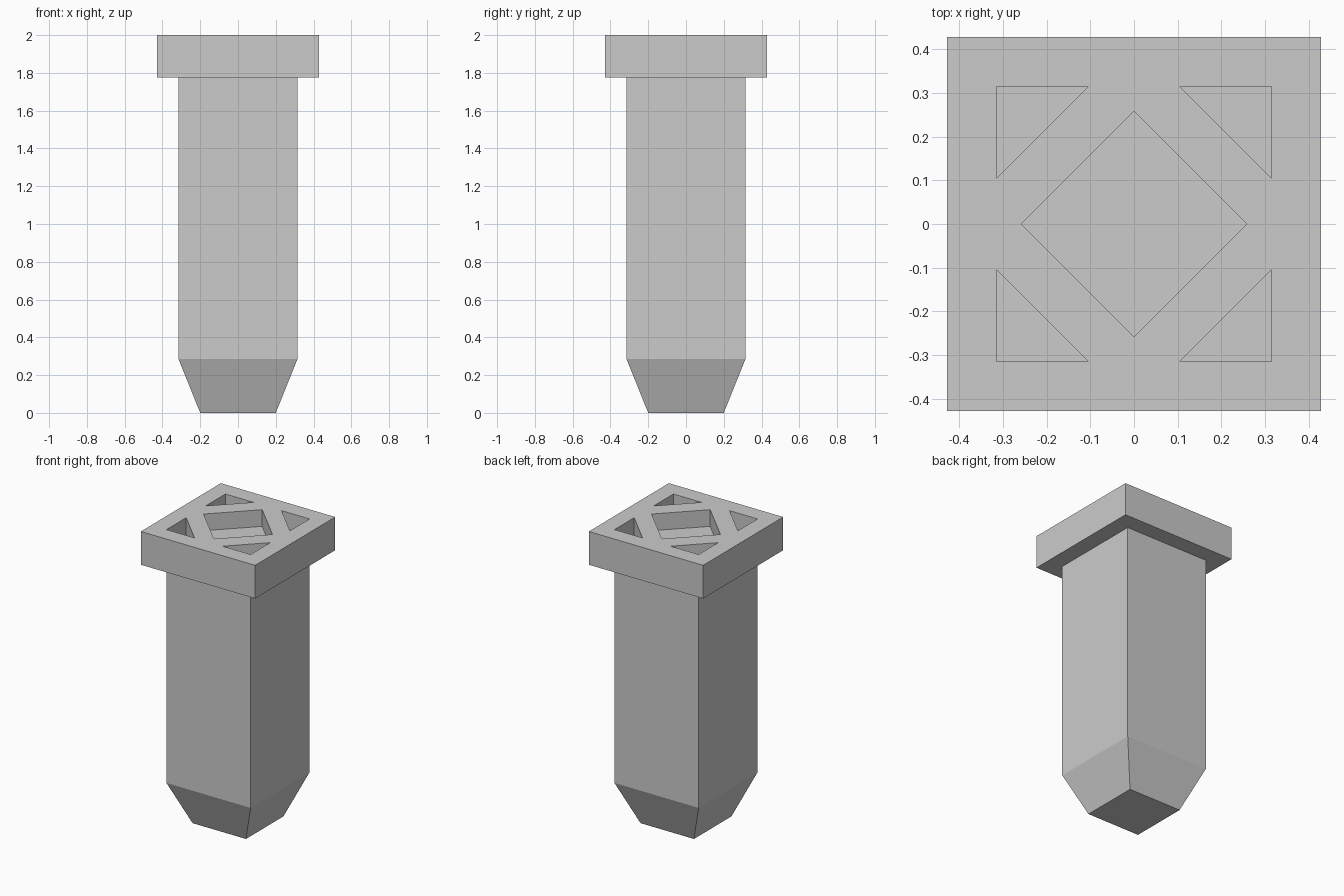
import bpy, bmesh

if "Cube" in bpy.data.objects:
    bpy.data.objects.remove(bpy.data.objects["Cube"])

HEAD_TOP, POCKET_DEPTH = 2.0, 0.113


def make_object(name, bm):
    bmesh.ops.recalc_face_normals(bm, faces=bm.faces)
    mesh = bpy.data.meshes.new(name)
    bm.to_mesh(mesh)
    bm.free()
    obj = bpy.data.objects.new(name, mesh)
    bpy.context.collection.objects.link(obj)
    return obj


def square_loft(name, rings):
    """Closed square-section solid through (half width, z) rings."""
    bm = bmesh.new()
    loops = [[bm.verts.new((sx * w, sy * w, z))
              for sx, sy in ((-1, -1), (1, -1), (1, 1), (-1, 1))] for w, z in rings]
    for a, b in zip(loops, loops[1:]):
        for i in range(4):
            j = (i + 1) % 4
            bm.faces.new((a[i], a[j], b[j], b[i]))
    bm.faces.new(loops[0])
    bm.faces.new(loops[-1])
    return make_object(name, bm)


def add_prism(bm, outline):
    """Upright prism reaching from the pocket floor to above the head."""
    face = bm.faces.new([bm.verts.new((x, y, HEAD_TOP - POCKET_DEPTH)) for x, y in outline])
    top = bmesh.ops.extrude_face_region(bm, geom=[face])["geom"]
    bmesh.ops.translate(bm, vec=(0, 0, POCKET_DEPTH + 0.2),
                        verts=[v for v in top if isinstance(v, bmesh.types.BMVert)])


# Tapered foot, shaft and wide head
post = square_loft("square_post", [(0.2, 0), (0.315, 0.285), (0.315, 1.775),
                                   (0.428, 1.775), (0.428, HEAD_TOP)])

# Central diamond and four corner triangles sunk into the head
bm = bmesh.new()
d, outer, inner = 0.258, 0.315, 0.105
add_prism(bm, [(d, 0), (0, d), (-d, 0), (0, -d)])
for sx in (-1, 1):
    for sy in (-1, 1):
        add_prism(bm, [(sx * outer, sy * outer), (sx * inner, sy * outer),
                       (sx * outer, sy * inner)])
cutter = make_object("pocket_cutter", bm)
cutter.hide_render = True

# Cut the pockets and discard the helper
cut = post.modifiers.new("pockets", 'BOOLEAN')
cut.operation = 'DIFFERENCE'
cut.solver = 'EXACT'
cut.object = cutter
bpy.context.view_layer.objects.active = post
bpy.ops.object.modifier_apply(modifier=cut.name)
bpy.data.objects.remove(cutter)
